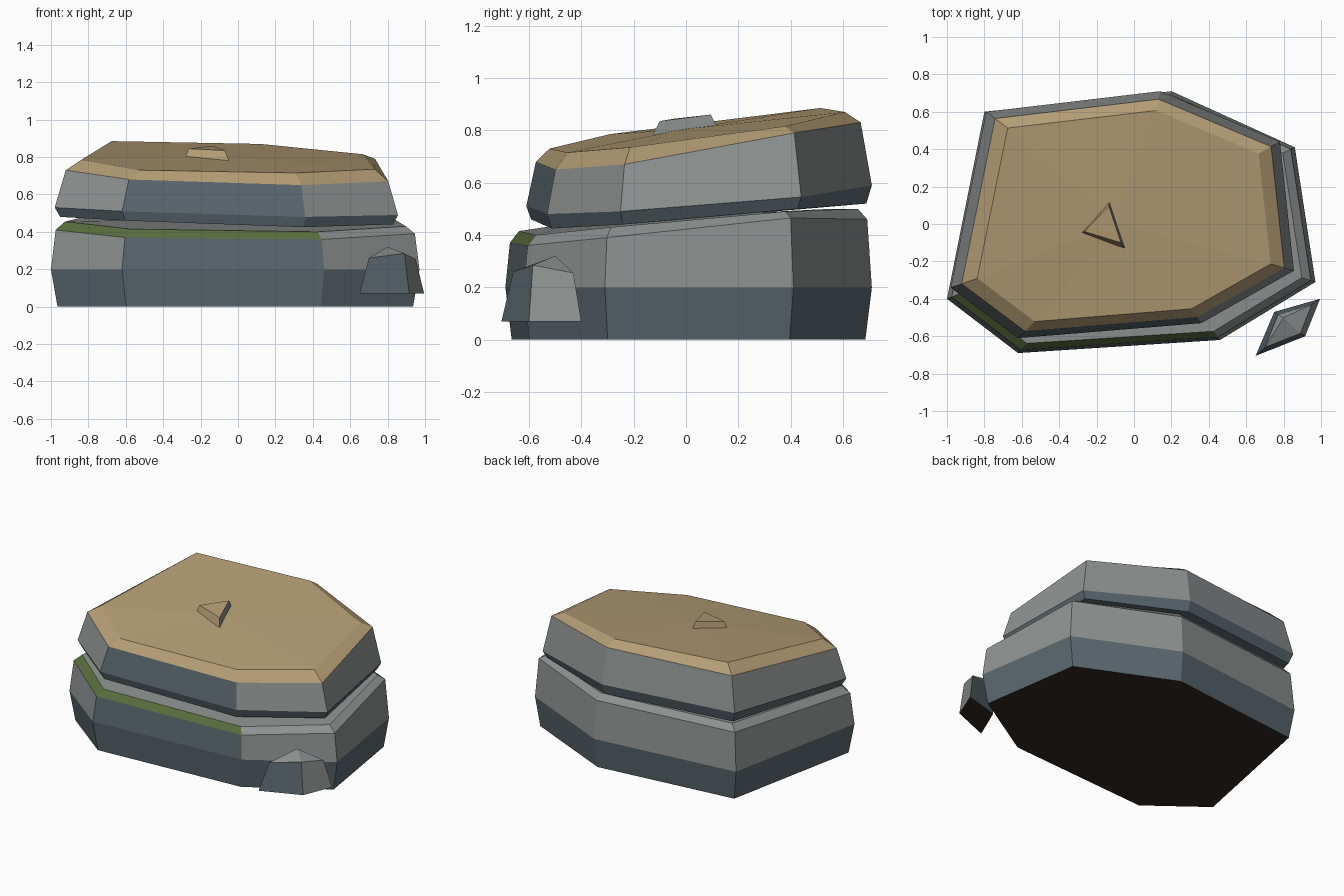
import bpy, bmesh

if "Cube" in bpy.data.objects:
    bpy.data.objects.remove(bpy.data.objects["Cube"])

def mat(name, rgb):
    m = bpy.data.materials.new(name)
    m.diffuse_color = (*rgb, 1)
    m.use_nodes = True
    m.node_tree.nodes["Principled BSDF"].inputs["Base Color"].default_value = m.diffuse_color
    return m

GREY, SLATE, TAN, MOSS, BROWN = range(5)
MATS = [mat("light_grey_stone", (0.27, 0.29, 0.285)),
        mat("dark_slate", (0.105, 0.14, 0.16)),
        mat("tan_sandstone", (0.46, 0.34, 0.18)),
        mat("moss_green", (0.10, 0.155, 0.045)),
        mat("dark_earth", (0.03, 0.02, 0.015))]

def ring(outline, scale, heights):
    return [(x * scale, y * scale, z) for (x, y), z in zip(outline, heights)]

def loft(name, rings, bottom, top, side, peak=None):
    """Join rings from bottom to top; side(band, edge) gives each side colour."""
    bm = bmesh.new()
    loops = [[bm.verts.new(p) for p in r] for r in rings]
    n = len(loops[0])
    for b in range(len(loops) - 1):
        for e in range(n):
            f = (e + 1) % n
            face = bm.faces.new((loops[b][e], loops[b][f], loops[b + 1][f], loops[b + 1][e]))
            face.material_index = side(b, e)
    bm.faces.new(loops[0]).material_index = bottom
    if peak:
        c = bm.verts.new(peak)
        for e in range(n):
            bm.faces.new((loops[-1][e], loops[-1][(e + 1) % n], c)).material_index = top
    else:
        bm.faces.new(loops[-1]).material_index = top
    bmesh.ops.recalc_face_normals(bm, faces=bm.faces)
    me = bpy.data.meshes.new(name)
    bm.to_mesh(me)
    bm.free()
    for m in MATS:
        me.materials.append(m)
    ob = bpy.data.objects.new(name, me)
    bpy.context.collection.objects.link(ob)
    return ob

# Edges run clockwise from the back left corner
FRONT, FRONT_LEFT = 4, 5

# Lower slab: slate foot, grey shoulder, mossy ledge at the front
low = [(-.80, .60), (.20, .71), (.86, .41), (.97, -.31), (.46, -.62), (-.62, -.69), (-1.0, -.40)]

def low_side(band, edge):
    if band == 0 or (band == 1 and edge == FRONT):
        return SLATE
    if band == 2 and edge in (FRONT, FRONT_LEFT):
        return MOSS
    return GREY

loft("lower_slab", [
    ring(low, .965, [0] * 7),
    ring(low, 1.0, [.2] * 7),
    ring(low, .975, [.46, .46, .465, .39, .36, .37, .41]),
    ring(low, .925, [.50, .50, .49, .43, .40, .415, .455])],
    BROWN, GREY, low_side)

# Upper slab: tilted, with a tan chamfered top
lid = [(-.79, .60), (.14, .71), (.78, .44), (.855, -.25), (.36, -.53), (-.62, -.61), (-.98, -.34)]

def lid_side(band, edge):
    if band == 2:
        return TAN
    return SLATE if band == 0 or edge == FRONT else GREY

loft("upper_slab", [
    ring(lid, .97, [.53, .52, .50, .44, .425, .46, .48]),
    ring(lid, 1.0, [.60, .59, .545, .49, .48, .51, .53]),
    ring(lid, .94, [.83, .83, .79, .67, .65, .68, .73]),
    ring(lid, .855, [.885, .87, .815, .735, .715, .73, .785])],
    SLATE, TAN, lid_side, peak=(-.1, 0, .805))

# Small three-sided chip lying on top
loft("top_chip", [
    [(-.13, .125, .80), (-.045, -.135, .77), (-.29, -.05, .77)],
    [(-.135, .095, .86), (-.07, -.10, .835), (-.265, -.04, .845)]],
    TAN, TAN, lambda b, e: GREY if e == 0 else TAN)

# Loose stone beside the front right corner
loft("loose_stone", [
    [(.75, -.47, .07), (.995, -.40, .07), (.915, -.60, .07), (.65, -.705, .07)],
    [(.77, -.485, .29), (.95, -.43, .255), (.89, -.585, .285), (.70, -.66, .26)]],
    BROWN, GREY, lambda b, e: GREY if e == 1 else SLATE, peak=(.80, -.50, .32))
